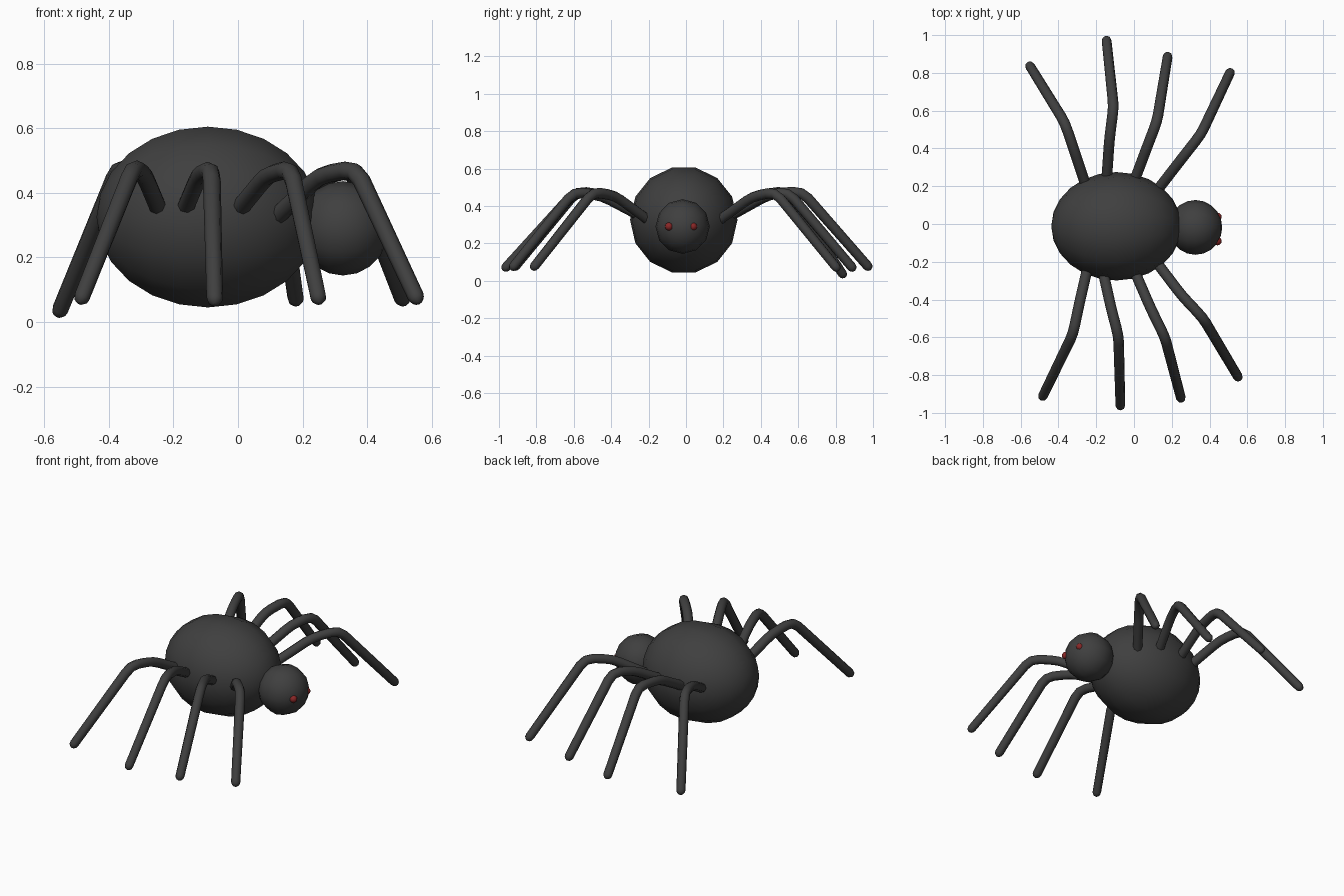
import bpy
from math import pi
from mathutils import Vector

if "Cube" in bpy.data.objects:
    bpy.data.objects.remove(bpy.data.objects["Cube"])


def make_material(name, colour):
    m = bpy.data.materials.new(name)
    m.diffuse_color = (*colour, 1)
    m.use_nodes = True
    m.node_tree.nodes["Principled BSDF"].inputs["Base Color"].default_value = m.diffuse_color
    return m


dark = make_material("dark", (0.05, 0.05, 0.05))
red = make_material("red", (0.25, 0.02, 0.02))


def ball(name, loc, size, sides, rings, mat):
    # Sphere whose poles lie along x
    bpy.ops.mesh.primitive_uv_sphere_add(segments=sides, ring_count=rings, radius=1)
    ob = bpy.context.object
    ob.name = name
    ob.rotation_euler = (0, pi / 2, 0)
    bpy.ops.object.transform_apply(location=False, rotation=True, scale=False)
    ob.location = loc
    ob.scale = size
    bpy.ops.object.shade_smooth()
    ob.data.materials.append(mat)
    return ob


def leg(name, points, r=0.028):
    p = [Vector(v) for v in points]
    # Root sunk into the body, bends rounded off
    path = [(p[0] + (p[0] - p[1]).normalized() * 0.06, 1)]
    for a, b, c in zip(p, p[1:], p[2:]):
        d1, d2 = (a - b).normalized() * 0.05, (c - b).normalized() * 0.05
        for t in (0, 0.5, 1):
            path.append((b + d1 * (1 - t) ** 2 + d2 * t ** 2, 1))
    # Domed foot
    out = (p[-1] - p[-2]).normalized()
    for along, rad in ((0, 0.92), (0.5, 0.8), (0.85, 0.5), (1, 0.15)):
        path.append((p[-1] + out * along * r, rad))
    cu = bpy.data.curves.new(name, 'CURVE')
    cu.dimensions = '3D'
    cu.bevel_depth = r
    cu.bevel_resolution = 2
    cu.use_fill_caps = True
    sp = cu.splines.new('POLY')
    sp.points.add(len(path) - 1)
    for pt, (co, rad) in zip(sp.points, path):
        pt.co = (*co, 1)
        pt.radius = rad
    ob = bpy.data.objects.new(name, cu)
    bpy.context.collection.objects.link(ob)
    bpy.ops.object.select_all(action='DESELECT')
    ob.select_set(True)
    bpy.context.view_layer.objects.active = ob
    bpy.ops.object.convert(target='MESH')
    ob = bpy.context.object
    bpy.ops.object.shade_smooth()
    ob.data.materials.append(dark)


# Abdomen, head and eyes
ball("abdomen", (-0.093, -0.012, 0.325), (0.345, 0.287, 0.287), 14, 12, dark)
ball("head", (0.325, -0.018, 0.29), (0.142, 0.145, 0.146), 12, 10, dark)
for side, y in (("left", 0.038), ("right", -0.091)):
    ball("eye_" + side, (0.442, y, 0.29), (0.022,) * 3, 10, 8, red)

# Legs: root, upper bend, knee and foot of each
legs = {
    "left_leg_1": [(0.14, 0.20, 0.34), (0.26, 0.355, 0.45), (0.355, 0.476, 0.475), (0.508, 0.80, 0.075)],
    "left_leg_2": [(0.01, 0.25, 0.36), (0.074, 0.42, 0.455), (0.122, 0.545, 0.475), (0.178, 0.885, 0.075)],
    "left_leg_3": [(-0.143, 0.26, 0.36), (-0.13, 0.45, 0.465), (-0.108, 0.62, 0.478), (-0.145, 0.97, 0.08)],
    "left_leg_4": [(-0.26, 0.22, 0.36), (-0.32, 0.40, 0.46), (-0.368, 0.54, 0.48), (-0.55, 0.835, 0.04)],
    "right_leg_1": [(0.14, -0.23, 0.345), (0.254, -0.38, 0.455), (0.365, -0.497, 0.475), (0.55, -0.808, 0.08)],
    "right_leg_2": [(0.012, -0.27, 0.36), (0.09, -0.45, 0.455), (0.164, -0.60, 0.475), (0.248, -0.92, 0.08)],
    "right_leg_3": [(-0.16, -0.27, 0.36), (-0.12, -0.45, 0.455), (-0.082, -0.593, 0.475), (-0.072, -0.96, 0.075)],
    "right_leg_4": [(-0.25, -0.25, 0.36), (-0.29, -0.423, 0.455), (-0.323, -0.582, 0.48), (-0.482, -0.91, 0.08)],
}
for name, pts in legs.items():
    leg(name, pts)
